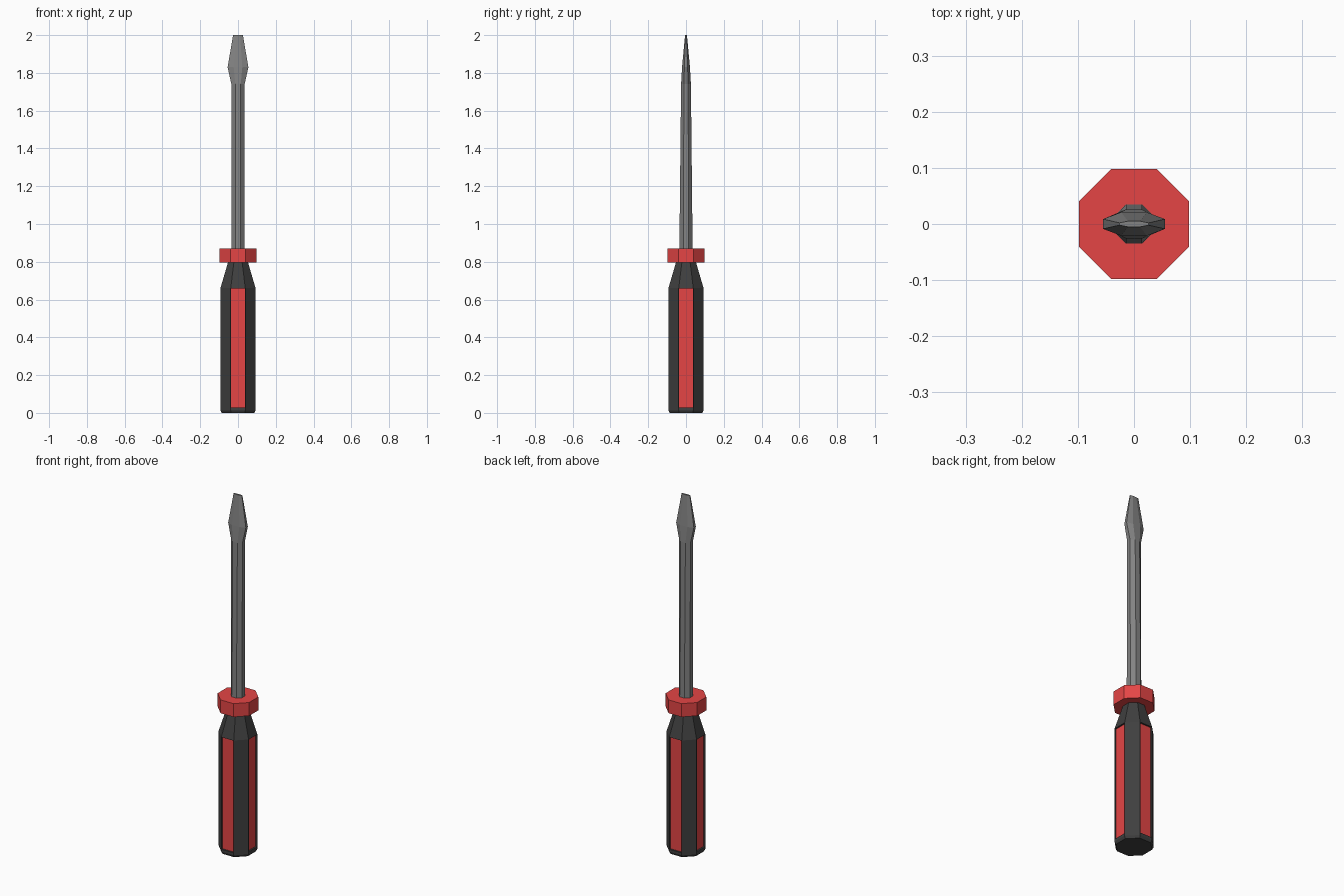
import bpy, bmesh, math

if "Cube" in bpy.data.objects:
    bpy.data.objects.remove(bpy.data.objects["Cube"])


def material(name, rgb):
    m = bpy.data.materials.new(name)
    m.diffuse_color = (*rgb, 1)
    m.use_nodes = True
    m.node_tree.nodes["Principled BSDF"].inputs["Base Color"].default_value = m.diffuse_color
    return m


dark = material("dark_grip", (0.05, 0.05, 0.05))
red = material("red_plastic", (0.78, 0.06, 0.06))
steel = material("steel", (0.23, 0.23, 0.23))


def loft(bm, sections):
    """Octagonal loft; each section is (z, half width x, half depth y)."""
    k = 1 / math.cos(math.pi / 8)
    rings = []
    for z, hx, hy in sections:
        angles = [math.pi / 8 + i * math.pi / 4 for i in range(8)]
        rings.append([bm.verts.new((hx * k * math.cos(a), hy * k * math.sin(a), z))
                      for a in angles])
    bm.faces.new(rings[0][::-1])
    bm.faces.new(rings[-1])
    sides = []
    for a, b in zip(rings, rings[1:]):
        sides.append([bm.faces.new((a[i], a[(i + 1) % 8], b[(i + 1) % 8], b[i]))
                      for i in range(8)])
    return sides


def finish(bm, name, mats):
    bm.normal_update()
    mesh = bpy.data.meshes.new(name)
    bm.to_mesh(mesh)
    bm.free()
    for m in mats:
        mesh.materials.append(m)
    obj = bpy.data.objects.new(name, mesh)
    bpy.context.collection.objects.link(obj)


# Handle: chamfered butt, straight grip, tapered neck
bm = bmesh.new()
sides = loft(bm, [(z, r, r) for z, r in
                  ((0, 0.086), (0.013, 0.093), (0.026, 0.093), (0.66, 0.093), (0.80, 0.052))])
bm.normal_update()
# Recessed red panels on the four axis-facing sides of the grip
panels = [f for f in sides[2] if max(abs(f.normal.x), abs(f.normal.y)) > 0.99]
bmesh.ops.inset_individual(bm, faces=panels, thickness=0.002)
bmesh.ops.inset_individual(bm, faces=panels, thickness=0.001, depth=-0.008)
for f in panels:
    f.material_index = 1
finish(bm, "handle", [dark, red])

# Collar between handle and shaft
bm = bmesh.new()
loft(bm, [(0.795, 0.098, 0.098), (0.87, 0.098, 0.098)])
finish(bm, "collar", [red])

# Shaft flaring into the flat blade
bm = bmesh.new()
loft(bm, [(0.80, 0.035, 0.035), (0.87, 0.035, 0.035), (1.74, 0.035, 0.026),
          (1.83, 0.055, 0.021), (2.0, 0.026, 0.005)])
finish(bm, "shaft_and_blade", [steel])
